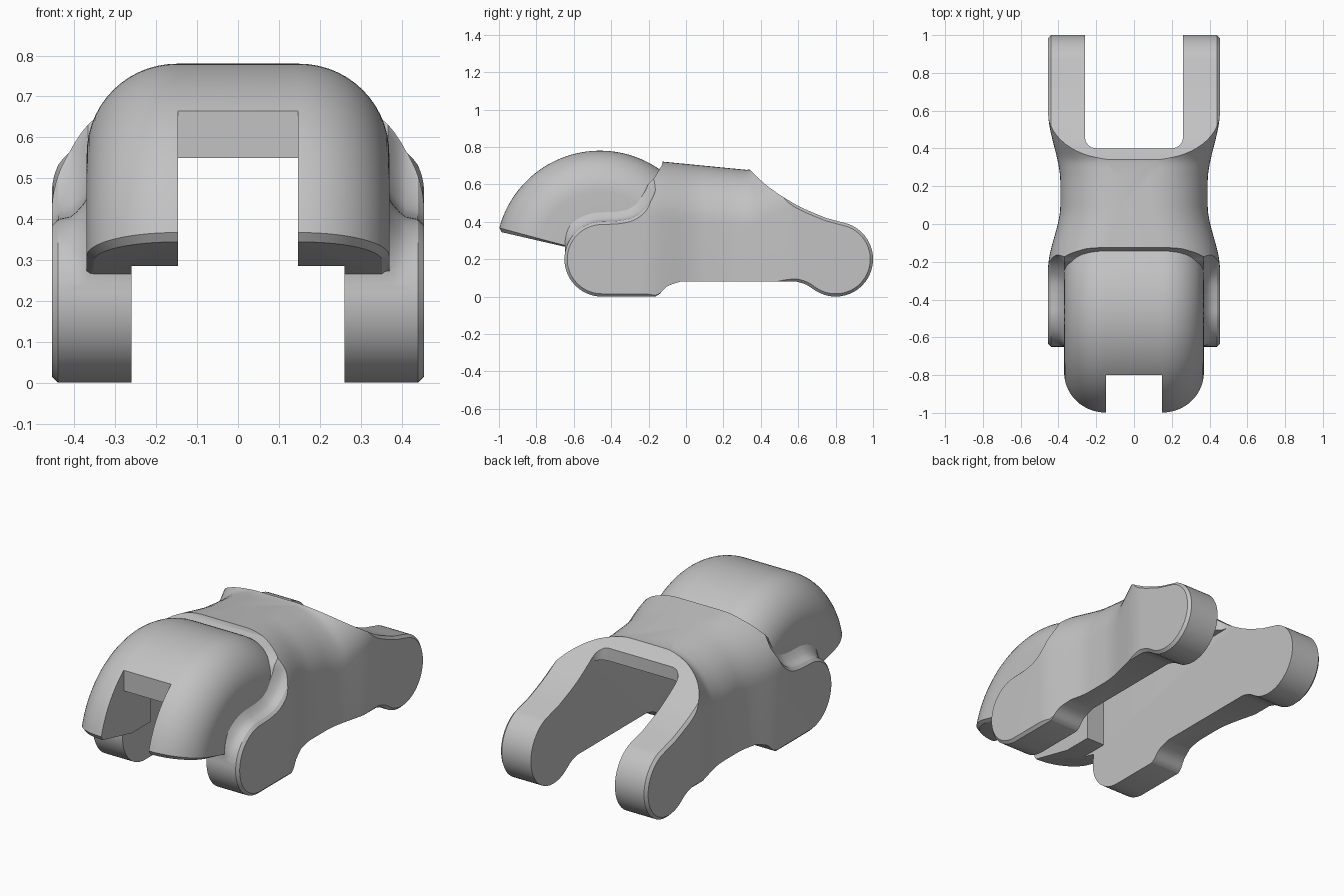
import bpy, bmesh
from math import sin, cos, radians

if "Cube" in bpy.data.objects:
    bpy.data.objects.remove(bpy.data.objects["Cube"], do_unlink=True)

grey = bpy.data.materials.new("mid_grey")
grey.use_nodes = True
grey.diffuse_color = (0.54, 0.54, 0.54, 1)
grey.node_tree.nodes["Principled BSDF"].inputs["Base Color"].default_value = (0.54, 0.54, 0.54, 1)


def loft(name, rings):
    """Closed, outward-facing solid through a list of equally long point rings."""
    bm = bmesh.new()
    rows = [[bm.verts.new(p) for p in ring] for ring in rings]
    n = len(rows[0])
    for a, b in zip(rows, rows[1:]):
        for i in range(n):
            j = (i + 1) % n
            bm.faces.new((a[i], a[j], b[j], b[i]))
    bm.faces.new(rows[0][::-1])
    bm.faces.new(rows[-1])
    bm.normal_update()
    bmesh.ops.triangulate(bm, faces=bm.faces[:])
    corners = [[v.co for v in f.verts] for f in bm.faces]
    if sum(a.dot(b.cross(c)) for a, b, c in corners) < 0:
        for f in bm.faces:
            f.normal_flip()
    bm.normal_update()
    mesh = bpy.data.meshes.new(name)
    bm.to_mesh(mesh)
    bm.free()
    mesh.materials.append(grey)
    obj = bpy.data.objects.new(name, mesh)
    bpy.context.collection.objects.link(obj)
    return obj


def combine(obj, other, operation):
    """Apply a boolean and drop the helper."""
    mod = obj.modifiers.new(operation, 'BOOLEAN')
    mod.operation, mod.solver, mod.object = operation, 'EXACT', other
    bpy.context.view_layer.objects.active = obj
    bpy.ops.object.modifier_apply(modifier=mod.name)
    bpy.data.objects.remove(other, do_unlink=True)


def arc(cx, cy, r, a0, a1, steps):
    angles = [radians(a0 + (a1 - a0) * i / steps) for i in range(steps + 1)]
    return [(cx + r * cos(a), cy + r * sin(a)) for a in angles]


def smooth(pts, steps=4):
    """Catmull-Rom curve through the points."""
    out = []
    ext = [pts[0]] + pts + [pts[-1]]
    for a, b, c, d in zip(ext, ext[1:], ext[2:], ext[3:]):
        for s in range(steps):
            t = s / steps
            out.append(tuple(0.5 * (2 * q + (r - p) * t + (2 * p - 5 * q + 4 * r - e) * t * t
                                    + (3 * q - p - 3 * r + e) * t ** 3)
                             for p, q, r, e in zip(a, b, c, d)))
    return out + [pts[-1]]


def clamp(v):
    return max(0.0, min(1.0, v))


def ease(v):
    v = clamp(v)
    return v * v * (3 - 2 * v)


def arch(half, top, r, steps=14):
    """Upper outline of a rounded arch, from right to left."""
    return (arc(half - r, top - r, r, 0, 90, steps)
            + arc(r - half, top - r, r, 90, 180, steps))


# Side outline of the body (y, z), counter-clockwise
front_lobe = arc(-0.45, 0.2, 0.2, 90, 270, 30)
belly_front = smooth([(-0.165, 0.0), (-0.14, 0.015), (-0.1, 0.055), (-0.03, 0.08)], 3)
belly_back = smooth([(0.59, 0.08), (0.64, 0.065), (0.68, 0.04)], 3)
back_lobe = arc(0.8, 0.2, 0.2, 240, 430, 30)
saddle = smooth([(0.75, 0.42), (0.6, 0.485), (0.45, 0.58), (0.34, 0.68), (0.25, 0.79)])
collar = smooth([(-0.1, 0.8), (-0.13, 0.7), (-0.14, 0.62), (-0.17, 0.54),
                 (-0.22, 0.47), (-0.29, 0.42), (-0.37, 0.403)])
outline = front_lobe + belly_front + belly_back + back_lobe + saddle + collar


def side_ring(x, inset, cove):
    """Outline at x, chamfered by inset or flared by the cove beside the hood."""
    ring = []
    n = len(outline)
    for i, (y, z) in enumerate(outline):
        (y0, z0), (y1, z1) = outline[i - 1], outline[(i + 1) % n]
        dy, dz = y1 - y0, z1 - z0
        length = (dy * dy + dz * dz) ** 0.5
        flare = clamp((z - 0.25) / 0.1) * clamp((0.7 - z) / 0.12) if y < -0.1 else 0
        d = cove * flare - inset
        ring.append((x, y + d * dz / length, z - d * dy / length))
    return ring


levels = [(0.46, 0.02, 0), (0.44, 0, 0), (0.41, 0, 0.006), (0.395, 0, 0.018),
          (0.38, 0, 0.035), (0.367, 0, 0.055)]
sides = levels + [(-x, a, b) for x, a, b in reversed(levels)]
side_prism = loft("side_prism", [side_ring(*level) for level in sides])

# Waisted arch shell running front to back
shell_rings = []
for i in range(77):
    y = -0.8 + i * 0.025
    waist = ease((y + 0.24) / 0.34) * (1 - ease((y - 0.22) / 0.38))
    half = 0.455 - 0.065 * waist
    top = 0.72 - 0.098 * (y + 0.11) + 0.6 * max(0, y - 0.34)
    outer = [(half, -0.2)] + arch(half, top, 0.3) + [(-half, -0.2)]
    shell_rings.append([(x, y, z) for x, z in outer])
body = loft("clevis_link", shell_rings)
combine(body, side_prism, 'INTERSECT')

# Domed hood: rounded section revolved about the front hinge axis
hood_rings = []
for angle, inset in [(167, 0.018), (165, 0)] + [(165 - 2.6 * i, 0) for i in range(1, 51)]:
    a = radians(angle)
    half = 0.37 - inset
    section = [(half, 0.05)] + arch(half, 0.557 - inset, 0.22 - inset) + [(-half, 0.05)]
    hood_rings.append([(x, -0.46 + r * cos(a), 0.223 + r * sin(a)) for x, r in section])
combine(body, loft("hood", hood_rings), 'UNION')

# Channel through the underside, opening into the rear fork
edge = [(0.26, 0.46), (0.255, 0.435), (0.242, 0.418), (0.225, 0.405), (0.2, 0.4)]
edge += [(-x, y) for x, y in reversed(edge)]
channel = loft("channel_cutter", [
    [(x, -1.2, -0.1), (x, 1.2, -0.1), (x, 1.2, 1), (x, y, 1), (x, y, 0.55),
     (x, -0.56, 0.55), (x, -0.56, 0.285), (x, -1.2, 0.285)] for x, y in edge])
combine(body, channel, 'DIFFERENCE')

# Notch between the two front prongs
notch = loft("notch_cutter", [
    [(x, -1.2, 0.15), (x, -0.4, 0.15), (x, -0.4, 0.549), (x, -0.8, 0.549),
     (x, -0.8, 1), (x, -1.2, 1)] for x in (-0.147, 0.147)])
combine(body, notch, 'DIFFERENCE')

# Merge boolean slivers, join flat areas and shade
bm = bmesh.new()
bm.from_mesh(body.data)
bmesh.ops.remove_doubles(bm, verts=bm.verts, dist=0.0005)
bmesh.ops.dissolve_limit(bm, angle_limit=radians(0.3), verts=bm.verts, edges=bm.edges)
bm.to_mesh(body.data)
bm.free()
bpy.ops.object.select_all(action='DESELECT')
body.select_set(True)
bpy.context.view_layer.objects.active = body
bpy.ops.object.shade_smooth_by_angle(angle=radians(30))
